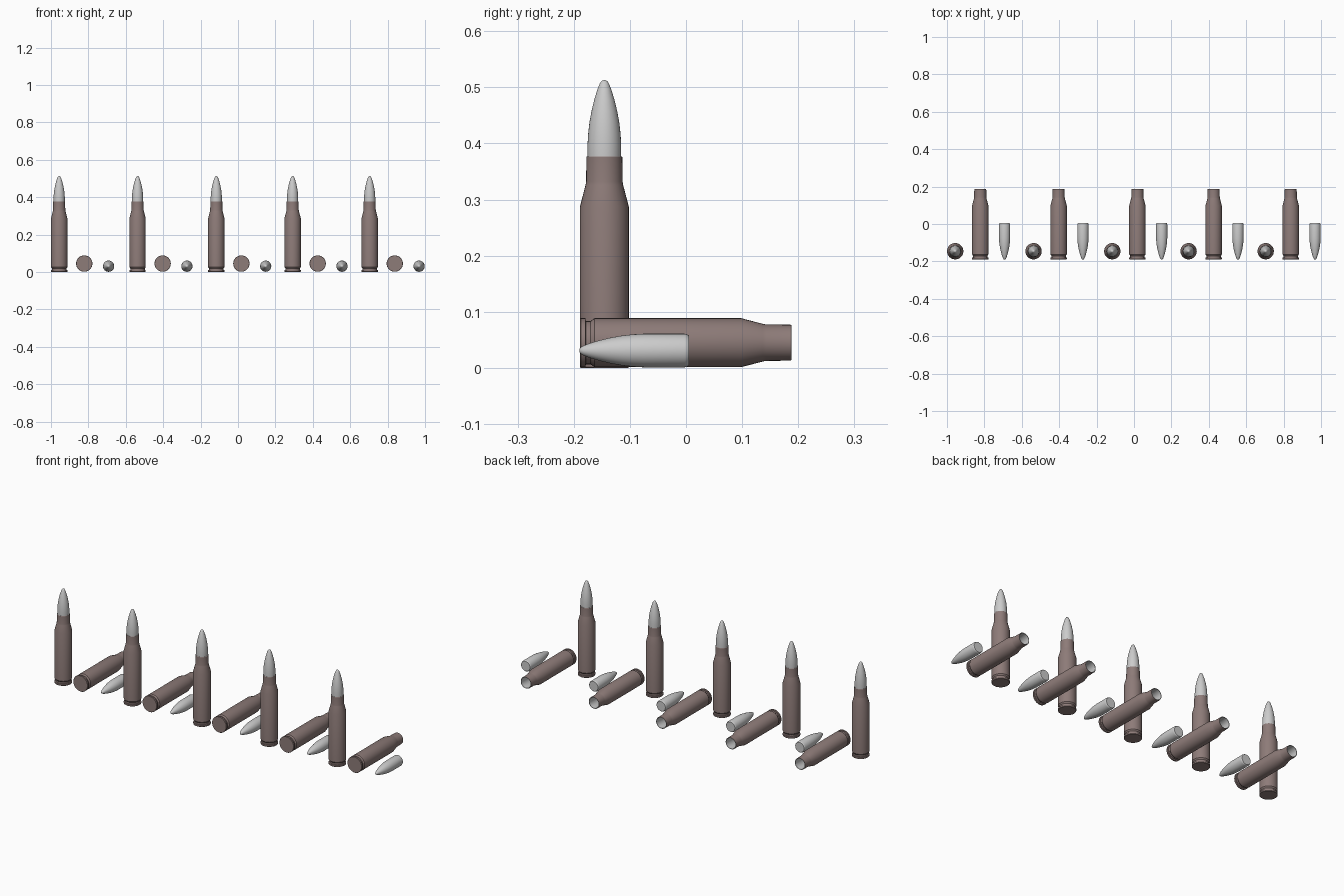
import bpy, bmesh, math
from mathutils import Matrix

if "Cube" in bpy.data.objects:
    bpy.data.objects.remove(bpy.data.objects["Cube"])

SIDES = 32
SET_X = [-0.956, -0.537, -0.116, 0.292, 0.704]   # position of each set of three
Y = -0.1455

brown = bpy.data.materials.new("case_brown")
brown.diffuse_color = (0.27, 0.20, 0.19, 1)
brown.use_nodes = True
brown.node_tree.nodes["Principled BSDF"].inputs["Base Color"].default_value = brown.diffuse_color
grey = bpy.data.materials.new("plain_grey")
grey.diffuse_color = (0.6, 0.6, 0.6, 1)
grey.use_nodes = True
grey.node_tree.nodes["Principled BSDF"].inputs["Base Color"].default_value = grey.diffuse_color

# (radius, height) profiles, from the axis at the base to the axis at the top
OUTER = [(0, 0), (0.0425, 0), (0.0437, 0.0015), (0.0437, 0.0095), (0.0385, 0.0105),
         (0.0385, 0.019), (0.0437, 0.026), (0.0437, 0.287), (0.0335, 0.326),
         (0.0325, 0.332), (0.032, 0.3755), (0.031, 0.377)]
INNER = [(0.0285, 0.377), (0.0285, 0.328), (0.039, 0.285), (0.039, 0.04), (0, 0.035)]
BULLET = [(0, 0), (0.0265, 0), (0.029, 0.003), (0.030, 0.008), (0.030, 0.080), (0.0288, 0.100),
          (0.0265, 0.120), (0.0228, 0.140), (0.018, 0.160), (0.0125, 0.178),
          (0.0085, 0.188), (0.006, 0.1925), (0.003, 0.1945), (0, 0.195)]


def lathe(name, profile, materials=(), inner_start=None):
    """Revolve a profile around z; bands from inner_start on use the second material."""
    bm = bmesh.new()
    rings = []
    for r, z in profile:
        n = SIDES if r > 0 else 1
        rings.append([bm.verts.new((r * math.cos(2 * math.pi * i / SIDES),
                                    r * math.sin(2 * math.pi * i / SIDES), z))
                      for i in range(n)])
    for k, (a, b) in enumerate(zip(rings, rings[1:])):
        for i in range(SIDES):
            j = (i + 1) % SIDES
            quad = [a[i % len(a)], a[j % len(a)], b[j % len(b)], b[i % len(b)]]
            face = bm.faces.new(list(dict.fromkeys(quad)))
            if inner_start is not None and k >= inner_start:
                face.material_index = 1
    bmesh.ops.recalc_face_normals(bm, faces=bm.faces)
    mesh = bpy.data.meshes.new(name)
    bm.to_mesh(mesh)
    bm.free()
    mesh.shade_smooth()
    mesh.set_sharp_from_angle(angle=math.radians(30))
    for m in materials:
        mesh.materials.append(m)
    return mesh


def place(name, mesh, loc, tilt=0):
    ob = bpy.data.objects.new(name, mesh)
    ob.matrix_world = Matrix.Translation(loc) @ Matrix.Rotation(math.radians(tilt), 4, 'X')
    bpy.context.collection.objects.link(ob)


case = lathe("case", OUTER + INNER, (brown, grey), len(OUTER) - 1)
bullet = lathe("bullet", BULLET, (grey,))

for n, x in enumerate(SET_X, 1):
    # complete upright round
    place(f"standing_case_{n}", case, (x, Y, 0))
    place(f"standing_bullet_{n}", bullet, (x, Y, 0.318))
    # empty case lying with its mouth to the back
    place(f"lying_case_{n}", case, (x + 0.134, -0.189, 0.045), -90)
    # loose bullet lying with its tip to the front
    place(f"lying_bullet_{n}", bullet, (x + 0.264, 0.005, 0.031), 90)
